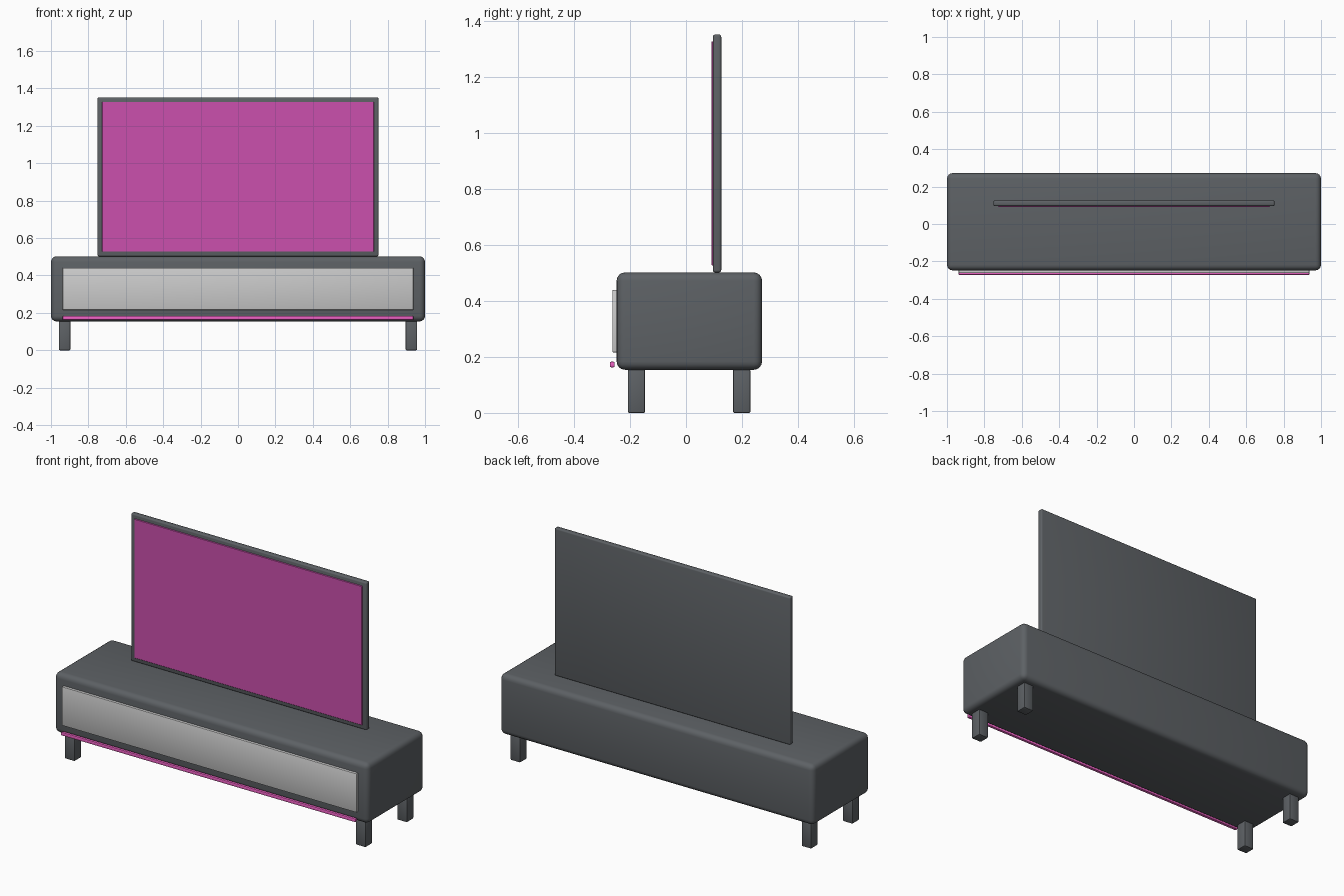
import bpy

if "Cube" in bpy.data.objects:
    bpy.data.objects.remove(bpy.data.objects["Cube"])


def material(name, rgb):
    mat = bpy.data.materials.new(name)
    mat.diffuse_color = (*rgb, 1)
    mat.use_nodes = True
    mat.node_tree.nodes["Principled BSDF"].inputs["Base Color"].default_value = mat.diffuse_color
    return mat


def box(name, low, high, bevel, segments=2, mat=None):
    """Bevelled box between two opposite corners."""
    size = [b - a for a, b in zip(low, high)]
    centre = [(a + b) / 2 for a, b in zip(low, high)]
    bpy.ops.mesh.primitive_cube_add(size=1, location=centre)
    obj = bpy.context.object
    obj.name = name
    obj.scale = size
    bpy.ops.object.transform_apply(location=False, rotation=False, scale=True)
    mod = obj.modifiers.new("Bevel", "BEVEL")
    mod.width = bevel
    mod.segments = segments
    bpy.ops.object.modifier_apply(modifier=mod.name)
    bpy.ops.object.shade_smooth_by_angle()
    if mat:
        obj.data.materials.append(mat)
    return obj


dark = material("dark_grey", (0.11, 0.12, 0.13))
pink = material("screen_magenta", (0.6, 0.08, 0.42))
glow = material("light_magenta", (0.85, 0.12, 0.55))

# Cabinet with a thin raised front panel
box("cabinet", (-1, -0.248, 0.154), (1, 0.272, 0.502), 0.03, 4, dark)
box("front_panel", (-0.938, -0.263, 0.216), (0.938, -0.243, 0.44), 0.004)

# Light strip floating below the panel
box("light_strip", (-0.938, -0.272, 0.163), (0.938, -0.255, 0.183), 0.004, 2, glow)

# Four square legs
for side, x in (("left", -0.927), ("right", 0.927)):
    for end, y in (("front", -0.177), ("back", 0.199)):
        box(f"{end}_{side}_leg", (x - 0.031, y - 0.031, 0),
            (x + 0.031, y + 0.031, 0.156), 0.005, 2, dark)

# Television standing on the cabinet, screen proud of its frame
box("television_frame", (-0.751, 0.096, 0.502), (0.751, 0.126, 1.352), 0.008, 3, dark)
box("television_screen", (-0.726, 0.091, 0.527), (0.726, 0.101, 1.328), 0.002, 1, pink)
